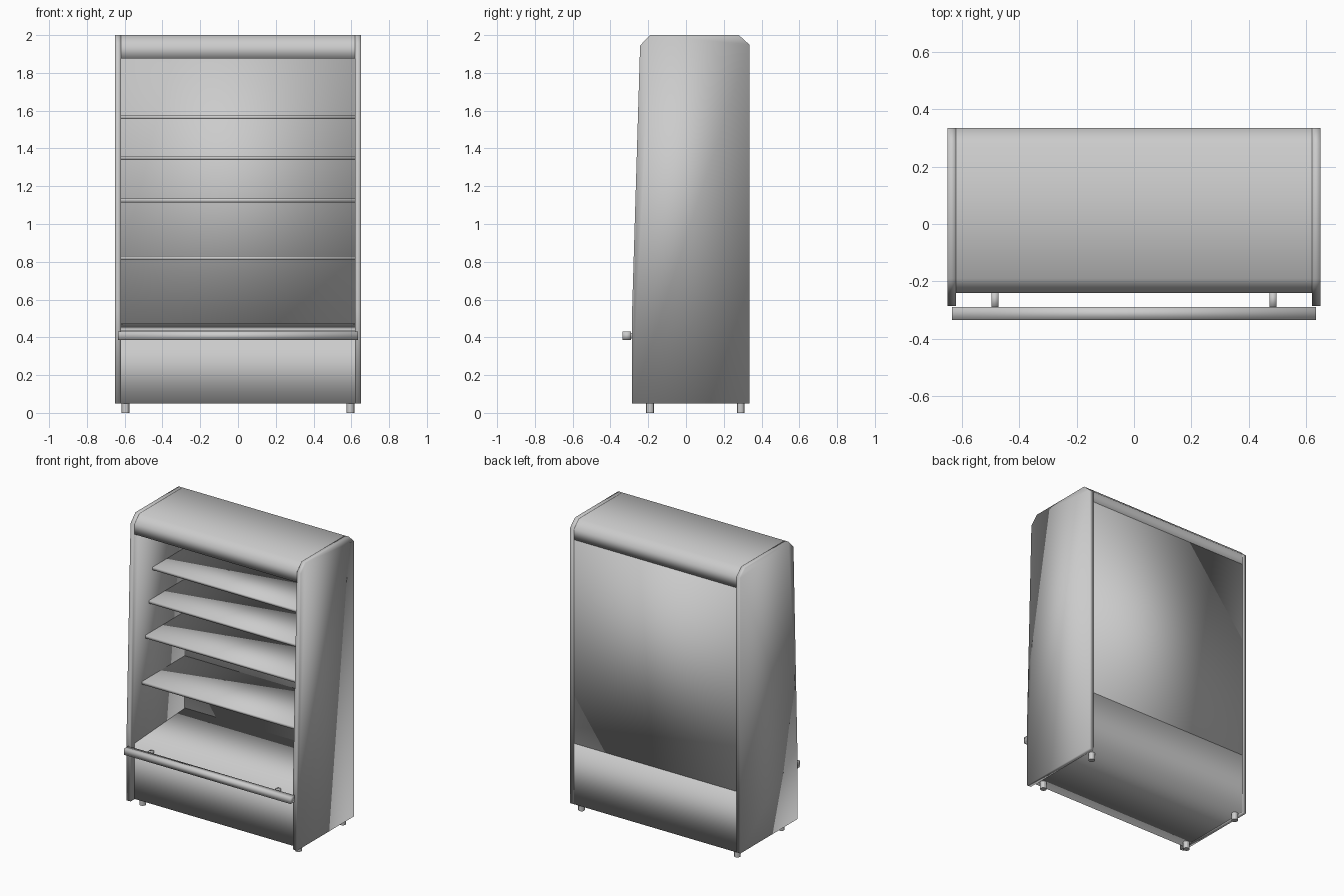
import bpy, bmesh

if "Cube" in bpy.data.objects:
    bpy.data.objects.remove(bpy.data.objects["Cube"])

INNER = 0.62   # inside half width
OUTER = 0.65   # outside half width


def finish(name, bm):
    bmesh.ops.recalc_face_normals(bm, faces=bm.faces[:])
    mesh = bpy.data.meshes.new(name)
    bm.to_mesh(mesh)
    bm.free()
    obj = bpy.data.objects.new(name, mesh)
    bpy.context.collection.objects.link(obj)
    mesh.shade_smooth()
    return obj


def extrude_x(name, profile, x0, x1, caps=True):
    """Sweep a closed (y, z) profile along x."""
    bm = bmesh.new()
    a = [bm.verts.new((x0, y, z)) for y, z in profile]
    b = [bm.verts.new((x1, y, z)) for y, z in profile]
    n = len(profile)
    for i in range(n):
        j = (i + 1) % n
        bm.faces.new((a[i], a[j], b[j], b[i]))
    if caps:
        bm.faces.new(a)
        bm.faces.new(b[::-1])
    return finish(name, bm)


def bar(name, x0, x1, y0, y1, z0, z1, caps=True):
    return extrude_x(name, [(y0, z0), (y1, z0), (y1, z1), (y0, z1)], x0, x1, caps)


def post(name, x, y, radius, height):
    bpy.ops.mesh.primitive_cylinder_add(vertices=12, radius=radius, depth=height,
                                        location=(x, y, height / 2))
    obj = bpy.context.object
    obj.name = name
    bpy.ops.object.shade_smooth_by_angle()


# Side panels with chamfered tops and a leaning front edge
side = [(-0.285, 0.05), (0.335, 0.05), (0.335, 1.95), (0.28, 2.0),
        (-0.19, 2.0), (-0.243, 1.945), (-0.285, 0.55)]
extrude_x("side_panel_left", side, -OUTER, -INNER)
extrude_x("side_panel_right", side, INNER, OUTER)

# Canopy across the top
extrude_x("canopy", [(-0.24, 1.875), (0.335, 1.875), (0.335, 1.95), (0.28, 2.0),
                     (-0.19, 2.0), (-0.24, 1.95)], -INNER, INNER, caps=False)

# Base with slightly sloping deck
extrude_x("base", [(-0.24, 0.05), (0.335, 0.05), (0.335, 0.47), (-0.24, 0.435)],
          -INNER, INNER, caps=False)

# Back wall
bar("back_wall", -INNER, INNER, 0.305, 0.335, 0.47, 1.875)

# Shelves, deeper towards the bottom
for i, (z, front) in enumerate([(0.82, -0.16), (1.125, -0.125),
                                (1.35, -0.085), (1.565, -0.045)]):
    bar(f"shelf_{i + 1}", -INNER, INNER, front, 0.305, z - 0.01, z + 0.01)

# Front bumper rail and its brackets
bar("bumper_rail", -0.635, 0.635, -0.335, -0.29, 0.387, 0.43)
for sx in (-1, 1):
    x = sx * 0.485
    bar("bumper_bracket", x - 0.0125, x + 0.0125, -0.295, -0.23, 0.395, 0.422)

# Feet
for sx in (-1, 1):
    for y in (-0.19, 0.29):
        post("foot", sx * 0.595, y, 0.021, 0.055)
